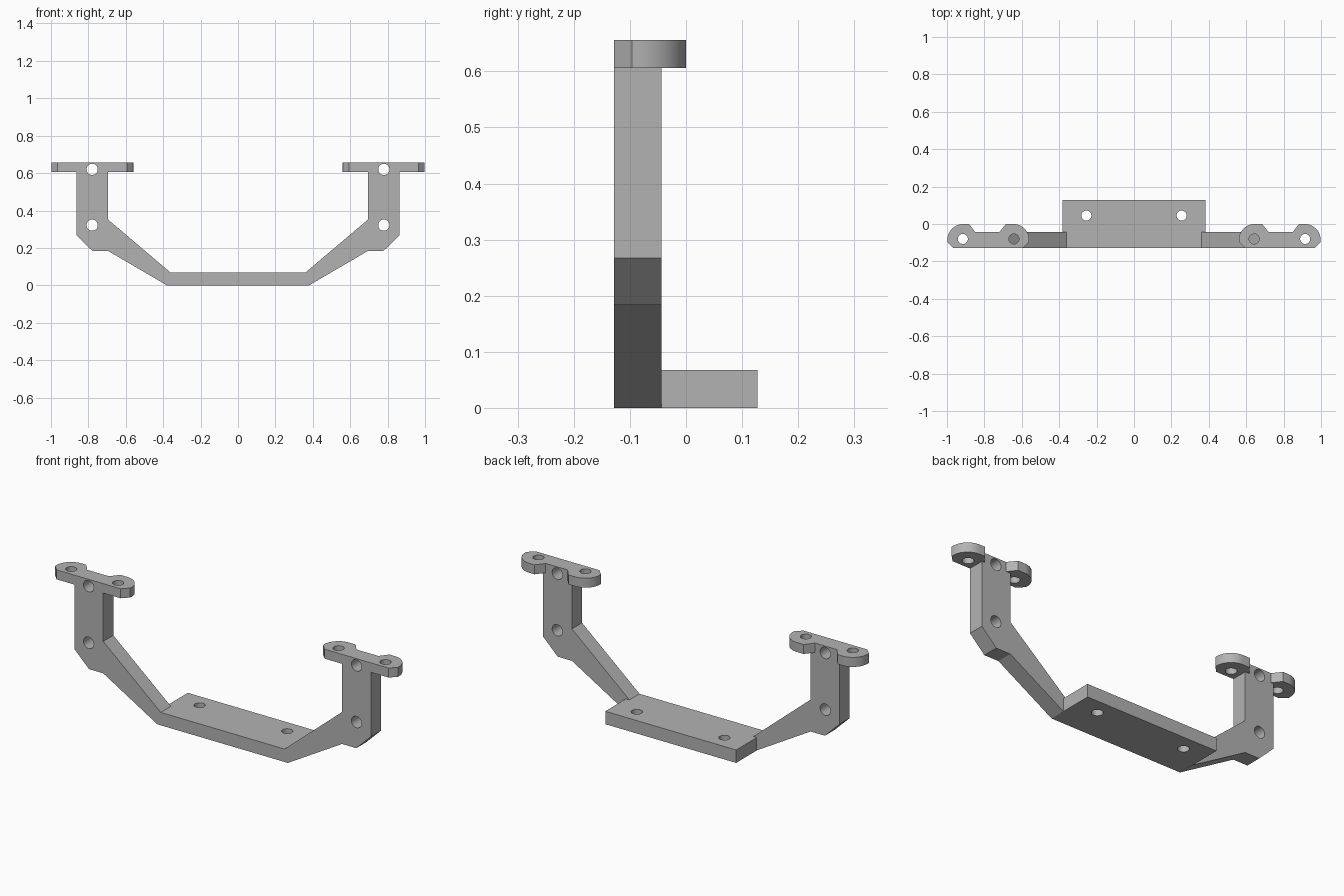
import bpy, bmesh
from math import sin, cos, radians
from mathutils import Matrix

cube = bpy.data.objects.get("Cube")
if cube:
    bpy.data.objects.remove(cube, do_unlink=True)

grey = bpy.data.materials.new("bracket grey")
grey.use_nodes = True
colour = (0.45, 0.45, 0.45, 1)
grey.diffuse_color = colour
grey.node_tree.nodes["Principled BSDF"].inputs["Base Color"].default_value = colour

FRONT, BACK = -0.128, -0.044       # depth of the frame
TAB_Z, TOP = 0.606, 0.656          # mounting tab thickness
PLATE_TOP = 0.068


def finish(bm, name):
    bmesh.ops.recalc_face_normals(bm, faces=bm.faces)
    mesh = bpy.data.meshes.new(name)
    bm.to_mesh(mesh)
    bm.free()
    mesh.materials.append(grey)
    obj = bpy.data.objects.new(name, mesh)
    bpy.context.collection.objects.link(obj)
    return obj


def prism(name, points, offset):
    """Extrude a closed outline of 3D points."""
    bm = bmesh.new()
    face = bm.faces.new([bm.verts.new(p) for p in points])
    ext = bmesh.ops.extrude_face_region(bm, geom=[face])
    bmesh.ops.translate(bm, vec=offset,
                        verts=[v for v in ext["geom"] if isinstance(v, bmesh.types.BMVert)])
    return finish(bm, name)


def pin(location, radius, depth, along_y=False):
    """Round cutter for a screw hole."""
    bm = bmesh.new()
    turn = Matrix.Rotation(radians(90 if along_y else 0), 4, "X")
    bmesh.ops.create_cone(bm, cap_ends=True, segments=32, radius1=radius, radius2=radius,
                          depth=depth, matrix=Matrix.Translation(location) @ turn)
    obj = finish(bm, "hole_cutter")
    obj.hide_render = True
    return obj


def arc(cx, cy, r, start, end, steps=14):
    angles = [radians(start + (end - start) * i / steps) for i in range(steps + 1)]
    return [(cx + r * cos(a), cy + r * sin(a)) for a in angles]


# U-shaped frame: right-hand half outline, mirrored to close the loop
half = [(0.38, 0), (0.695, 0.184), (0.778, 0.184), (0.863, 0.267),
        (0.863, TAB_Z), (0.695, TAB_Z), (0.695, 0.352), (0.36, PLATE_TOP)]
loop = half + [(-x, z) for x, z in reversed(half)]
bracket = prism("bracket", [(x, FRONT, z) for x, z in loop], (0, BACK - FRONT, 0))

# Base plate reaching backward
rect = [(-0.381, -0.07), (0.381, -0.07), (0.381, 0.127), (-0.381, 0.127)]
parts = [prism("base_plate", [(x, y, 0) for x, y in rect], (0, 0, PLATE_TOP))]

# Two-lobed mounting tabs on the posts
tab = ([(0.594, FRONT), (0.966, FRONT), (0.998, -0.096)]
       + arc(0.912, -0.086, 0.086, 0, 90)
       + [(0.882, 0), (0.848, BACK), (0.72, BACK), (0.685, 0)]
       + arc(0.646, -0.086, 0.086, 90, 180)
       + [(0.562, -0.096)])
for side in (-1, 1):
    parts.append(prism("mounting_tab", [(side * x, y, TAB_Z) for x, y in tab],
                       (0, 0, TOP - TAB_Z)))

# Screw holes through plate, tabs and posts
cutters = []
for side in (-1, 1):
    cutters.append(pin((side * 0.255, 0.045, 0.034), 0.027, 0.2))
    for x in (0.642, 0.915):
        cutters.append(pin((side * x, -0.08, 0.63), 0.027, 0.1))
    for z in (0.322, 0.62):
        cutters.append(pin((side * 0.78, -0.086, z), 0.03, 0.3, True))

# Fuse the parts, drill the holes, and bake the result
for operation, others in (("UNION", parts), ("DIFFERENCE", cutters)):
    for other in others:
        mod = bracket.modifiers.new(operation.lower(), "BOOLEAN")
        mod.operation, mod.object, mod.solver = operation, other, "EXACT"
baked = bpy.data.meshes.new_from_object(
    bracket.evaluated_get(bpy.context.evaluated_depsgraph_get()))
bracket.modifiers.clear()
bracket.data = baked
for other in parts + cutters:
    bpy.data.objects.remove(other, do_unlink=True)

# Merge coplanar faces, keep one material
bm = bmesh.new()
bm.from_mesh(baked)
bmesh.ops.remove_doubles(bm, verts=bm.verts, dist=0.0001)
bmesh.ops.dissolve_limit(bm, angle_limit=radians(0.5), verts=bm.verts, edges=bm.edges)
for face in bm.faces:
    face.material_index = 0
bm.to_mesh(baked)
bm.free()
baked.materials.clear()
baked.materials.append(grey)

bpy.ops.object.select_all(action="DESELECT")
bracket.select_set(True)
bpy.context.view_layer.objects.active = bracket
bpy.ops.object.shade_smooth_by_angle(angle=radians(30))
